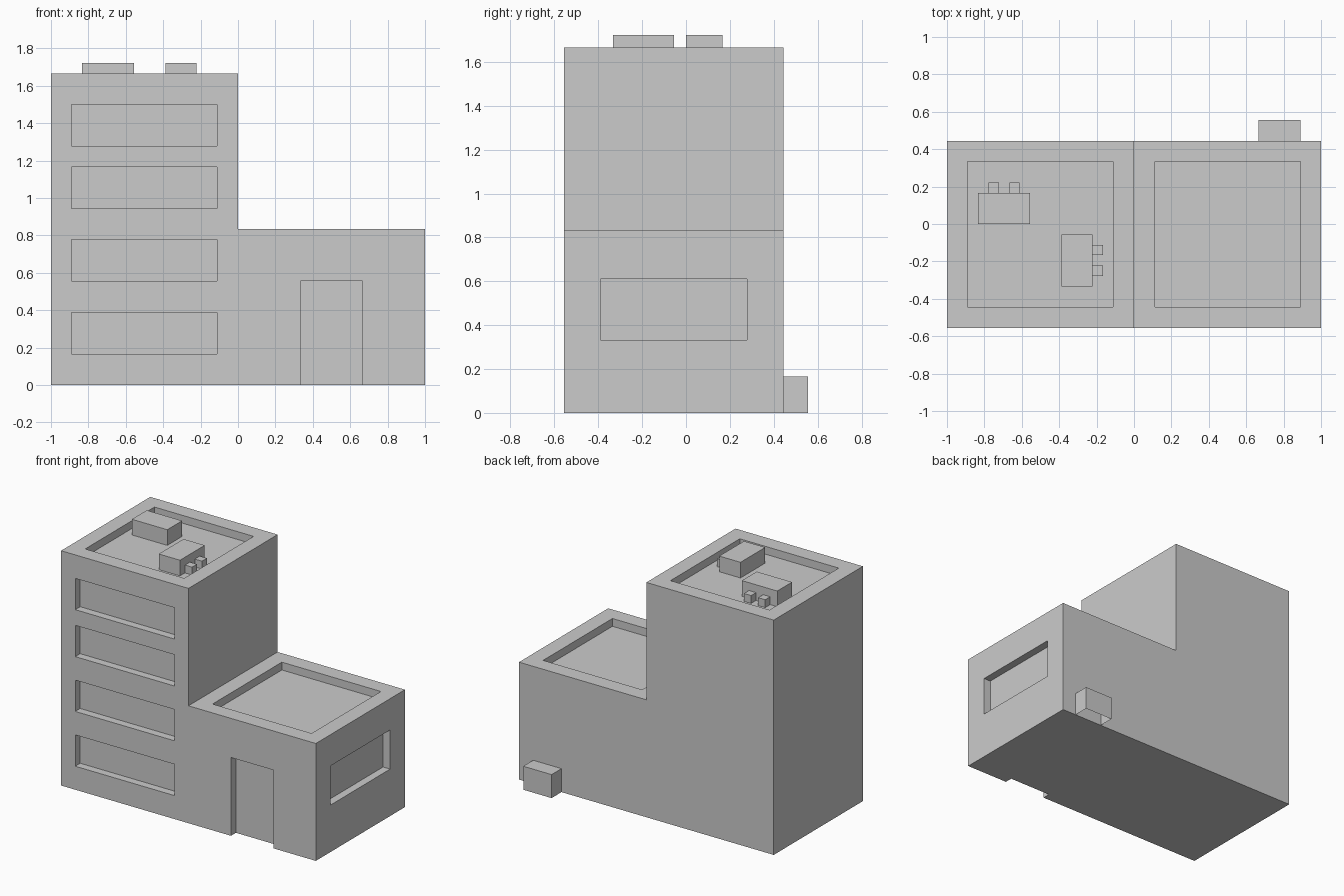
import bpy, bmesh
from mathutils import Vector

if "Cube" in bpy.data.objects:
    bpy.data.objects.remove(bpy.data.objects["Cube"])

U = 1 / 18  # modelling grid step


def add_box(bm, x0, x1, y0, y1, z0, z1, skip=()):
    """Box in grid steps; faces whose outward normal is in skip are left out."""
    lo, hi = Vector((x0, y0, z0)) * U, Vector((x1, y1, z1)) * U
    made = bmesh.ops.create_cube(bm, size=1)["verts"]
    for v in made:
        v.co = Vector((hi[i] if v.co[i] > 0 else lo[i]) for i in range(3))
    bm.normal_update()
    faces = {f for v in made for f in v.link_faces}
    gone = [f for f in faces if any(f.normal.dot(Vector(s)) > 0.9 for s in skip)]
    bmesh.ops.delete(bm, geom=gone, context="FACES")


def make_object(name, bm):
    mesh = bpy.data.meshes.new(name)
    bm.to_mesh(mesh)
    bm.free()
    obj = bpy.data.objects.new(name, mesh)
    bpy.context.collection.objects.link(obj)
    return obj


# L-shaped body: tall tower on the left, low wing on the right
bm = bmesh.new()
outline = [(-18, 0), (18, 0), (18, 15), (0, 15), (0, 30), (-18, 30)]
face = bm.faces.new([bm.verts.new((x * U, -10 * U, z * U)) for x, z in outline])
side = bmesh.ops.extrude_face_region(bm, geom=[face])["geom"]
bmesh.ops.translate(bm, vec=(0, 18 * U, 0),
                    verts=[g for g in side if isinstance(g, bmesh.types.BMVert)])
bmesh.ops.recalc_face_normals(bm, faces=bm.faces)
body = make_object("building_body", bm)

# Recesses: windows, door, side window and sunken roofs
bm = bmesh.new()
for z in (3, 10, 17, 23):
    add_box(bm, -16, -2, -12, -9, z, z + 4)
add_box(bm, 6, 12, -12, -9, -2, 10)
add_box(bm, 17, 20, -7, 5, 6, 11)
add_box(bm, -16, -2, -8, 6, 29, 32)
add_box(bm, 2, 16, -8, 6, 14, 17)
cutter = make_object("recess_cutter", bm)
cutter.hide_render = True
mod = body.modifiers.new("recesses", "BOOLEAN")
mod.operation = "DIFFERENCE"
mod.solver = "EXACT"
mod.object = cutter
bpy.context.view_layer.objects.active = body
bpy.ops.object.modifier_apply(modifier=mod.name)
bpy.data.objects.remove(cutter)

DOWN = (0, 0, -1)

# Rear rooftop unit with two pipe stubs facing back
bm = bmesh.new()
add_box(bm, -15, -10, 0, 3, 29, 31, [DOWN])
for x in (-14, -12):
    add_box(bm, x, x + 1, 3, 4, 29, 30, [DOWN, (0, -1, 0)])
make_object("rear_roof_unit", bm)

# Front rooftop unit with two pipe stubs facing right
bm = bmesh.new()
add_box(bm, -7, -4, -6, -1, 29, 31, [DOWN])
for y in (-5, -3):
    add_box(bm, -4, -3, y, y + 1, 29, 30, [DOWN, (-1, 0, 0)])
make_object("front_roof_unit", bm)

# Utility box against the back wall, open underneath
bm = bmesh.new()
add_box(bm, 12, 16, 8, 10, 0, 3, [DOWN, (0, -1, 0)])
make_object("utility_box", bm)
